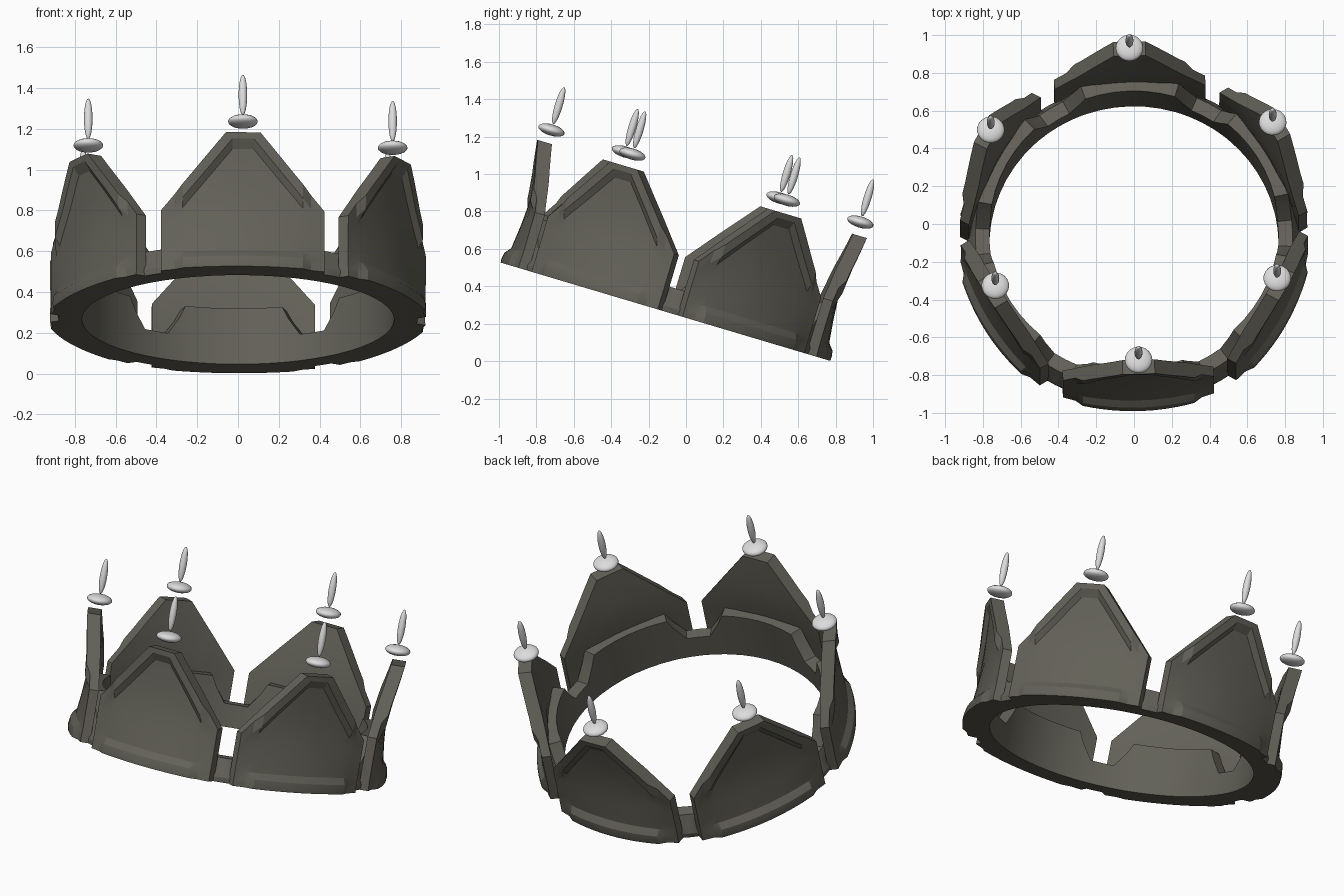
import bpy, bmesh, math
from mathutils import Matrix

if "Cube" in bpy.data.objects:
    bpy.data.objects.remove(bpy.data.objects["Cube"])

# Tilted frame of the crown: base centre and lean toward the back
TILT = (Matrix.Translation((0, -0.11, 0.264)) @ Matrix.Rotation(math.radians(-16.6), 4, 'X')
        @ Matrix.Rotation(math.radians(1.6), 4, 'Z'))


def material(name, rgb):
    m = bpy.data.materials.new(name)
    m.diffuse_color = (*rgb, 1)
    m.use_nodes = True
    m.node_tree.nodes["Principled BSDF"].inputs["Base Color"].default_value = m.diffuse_color
    return m


METAL = material("dark_metal", (0.125, 0.121, 0.098))
PEARL = material("pale_pearl", (0.72, 0.72, 0.72))


def finish(bm, name, mat, matrix, angle=30):
    bmesh.ops.recalc_face_normals(bm, faces=bm.faces)
    me = bpy.data.meshes.new(name)
    bm.to_mesh(me)
    bm.free()
    me.transform(matrix)
    me.materials.append(mat)
    ob = bpy.data.objects.new(name, me)
    bpy.context.collection.objects.link(ob)
    bpy.context.view_layer.objects.active = ob
    ob.select_set(True)
    bpy.ops.object.shade_smooth_by_angle(angle=math.radians(angle))
    ob.select_set(False)


def lerp_table(table, t):
    for (a, va), (b, vb) in zip(table, table[1:]):
        if t <= b:
            return va + (vb - va) * max(0, t - a) / (b - a)
    return table[-1][1]


# Inner band: taller behind each panel, stepped down in the gaps
def make_band():
    bm = bmesh.new()
    steps = [(0, 0.285), (18, 0.285), (20.5, 0.22), (25, 0.135), (30, 0.135)]
    angles = [k * 60 + s for k in range(6)
              for s in (-25, -20.5, -18, -12, -6, 0, 6, 12, 18, 20.5, 25, 30)]
    rings = []
    for deg in angles:
        top = lerp_table(steps, abs((deg + 30) % 60 - 30))
        a = math.radians(deg)
        rings.append([bm.verts.new((r * math.sin(a), -r * math.cos(a), z)) for r, z in
                      ((0.765, 0.0), (0.765, top), (0.84, top), (0.885, 0.03), (0.88, 0.0))])
    for i, ring in enumerate(rings):
        nxt = rings[(i + 1) % len(rings)]
        for j in range(5):
            k = (j + 1) % 5
            bm.faces.new((ring[j], ring[k], nxt[k], nxt[j]))
    finish(bm, "inner_band", METAL, TILT)


# Pointed panel: bowed at the foot, flatter and flaring at the tip,
# with a raised strip along the foot and a raised chevron along the point
CENTRE = [(0, 0.90), (0.09, 0.887), (0.31, 0.862), (0.475, 0.868), (0.69, 0.896)]
BOW = [(0, 0.068), (0.31, 0.031), (0.69, 0.035)]
HALF, TIP, SIDE_H, PEAK_H, RAISE = 0.40, 0.085, 0.31, 0.685, 0.024


def diagonal(x):
    return PEAK_H - (abs(x) - TIP) * (PEAK_H - SIDE_H) / (HALF - TIP)


def surface(x, z):
    return lerp_table(CENTRE, z) - lerp_table(BOW, z) * (x / HALF) ** 2


def make_panel(index):
    bm = bmesh.new()
    half_cols = [0, 0.052, TIP, 0.14, 0.20, 0.25, 0.295, 0.335, HALF]
    cols = [-x for x in half_cols[:0:-1]] + half_cols
    outer, inner = [], []
    for x in cols:
        top = min(PEAK_H, diagonal(x))
        rim = min(PEAK_H - 0.03, diagonal(x) - 0.07)
        face = rim - 0.045
        up = RAISE if abs(x) < 0.31 else 0
        span = face - 0.09
        rows = [(0, up * 0.8), (0.02, up), (0.055, up), (0.09, 0)]
        rows += [(0.09 + span * f, 0) for f in (0.25, 0.5, 0.75, 1)]
        rows += [(rim, up), (top, up)]
        oc, ic = [], []
        for z, d in rows:
            n = surface(x, z)
            oc.append(bm.verts.new((x, -n - d, z)))
            ic.append(bm.verts.new((x, -n + 0.054, z)))
        outer.append(oc)
        inner.append(ic)
    n, m = len(cols), len(outer[0])
    for g in (outer, inner):
        for i in range(n - 1):
            for j in range(m - 1):
                bm.faces.new((g[i][j], g[i + 1][j], g[i + 1][j + 1], g[i][j + 1]))
    for i in range(n - 1):
        for j in (0, m - 1):
            bm.faces.new((outer[i][j], outer[i + 1][j], inner[i + 1][j], inner[i][j]))
    for j in range(m - 1):
        for i in (0, n - 1):
            bm.faces.new((outer[i][j], outer[i][j + 1], inner[i][j + 1], inner[i][j]))
    finish(bm, f"panel_{index}", METAL, TILT @ Matrix.Rotation(index * math.pi / 3, 4, 'Z'), 22)


# Flattened pearl and slender drop floating over each point
def make_ellipsoid(name, index, height, sx, sz):
    bm = bmesh.new()
    bmesh.ops.create_uvsphere(bm, u_segments=20, v_segments=12, radius=1)
    place = (TILT @ Matrix.Rotation(index * math.pi / 3, 4, 'Z')
             @ Matrix.Translation((0, -0.862, height)) @ Matrix.Diagonal((sx, sx, sz, 1)))
    finish(bm, f"{name}_{index}", PEARL, place, 80)


make_band()
for i in range(6):
    make_panel(i)
    make_ellipsoid("flat_pearl", i, 0.757, 0.073, 0.03)
    make_ellipsoid("drop", i, 0.893, 0.021, 0.103)
